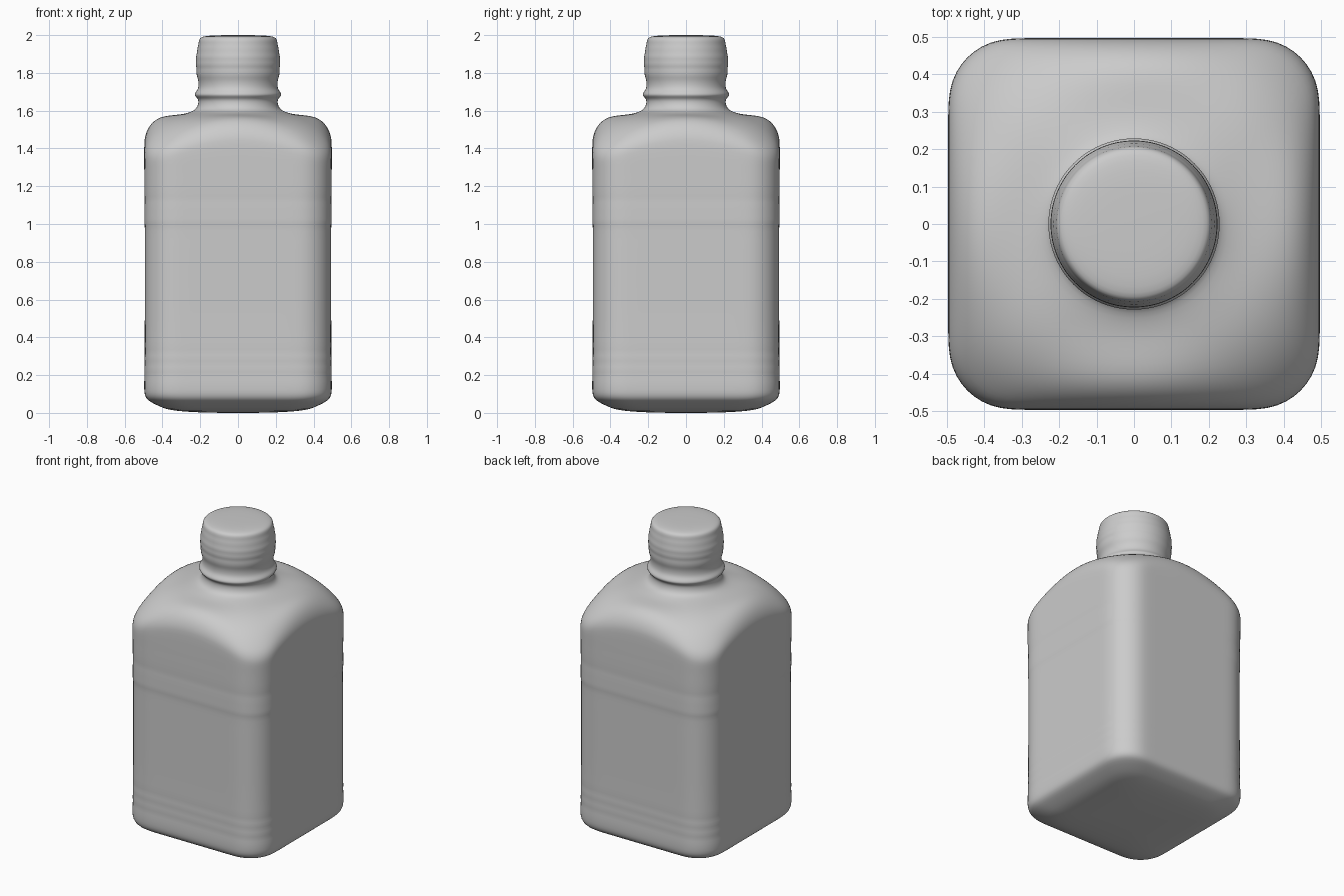
import bpy, bmesh, math

N = 80              # points around each ring
H, C = 0.497, 0.17  # half width and corner radius of the square body


def square_radius(t, h=H, c=C):
    """Distance from the axis to a rounded square in direction t."""
    a = t % (math.pi / 2)
    a = min(a, math.pi / 2 - a)
    d = h - c
    if h * math.tan(a) <= d:
        return h / math.cos(a)
    b = d * (math.cos(a) + math.sin(a))
    return b + math.sqrt(b * b - 2 * d * d + c * c)


R_MAX = square_radius(math.pi / 4)
angles = [2 * math.pi * i / N for i in range(N)]
rings = []          # each ring is a list of (radius, z)


def square_ring(scale, z):
    rings.append([(square_radius(t) * scale, z) for t in angles])


def round_ring(r, z):
    rings.append([(r, z)] * N)


# Base: shallow convex underside and rounded lower edge
for s, z in [(0.2, 0.0), (0.45, 0.003), (0.65, 0.01), (0.77, 0.02), (0.86, 0.04),
             (0.94, 0.06), (0.975, 0.075), (0.993, 0.095), (1.0, 0.12)]:
    square_ring(s, z)

# Body wall with faint moulded ripples low down and around the middle
for s, z in [(1.0, 0.17), (0.994, 0.2), (0.999, 0.23), (0.993, 0.26), (0.998, 0.29),
             (0.992, 0.32), (0.996, 0.35), (0.993, 0.4), (0.993, 0.7), (0.993, 0.95),
             (0.992, 0.985), (0.999, 1.01), (0.997, 1.04), (0.997, 1.10),
             (0.993, 1.13), (0.998, 1.16), (0.998, 1.25), (0.999, 1.31)]:
    square_ring(s, z)

# Shoulder: dome that meets the faces high and dips at the corners
# (fraction outward, height over a face, height over a corner)
for f, z_face, z_corner in [(1.0, 1.43, 1.345), (0.985, 1.46, 1.375), (0.95, 1.49, 1.405),
                            (0.89, 1.52, 1.435), (0.8, 1.546, 1.473), (0.68, 1.565, 1.512),
                            (0.53, 1.573, 1.546), (0.38, 1.577, 1.567), (0.24, 1.581, 1.579),
                            (0.12, 1.588, 1.588)]:
    ring = []
    for t in angles:
        r = square_radius(t)
        k = (r - H) / (R_MAX - H)
        ring.append((0.235 + (r - 0.235) * f, z_face + (z_corner - z_face) * k))
    rings.append(ring)

# Neck: collar ring, bulged threaded cap, rounded rim and flat top
for r, z in [(0.237, 1.598), (0.221, 1.612), (0.212, 1.63), (0.209, 1.65), (0.213, 1.664),
             (0.227, 1.676), (0.231, 1.687), (0.223, 1.70), (0.211, 1.715), (0.208, 1.74),
             (0.211, 1.765), (0.219, 1.785), (0.221, 1.81), (0.219, 1.825), (0.225, 1.845),
             (0.221, 1.865), (0.224, 1.885), (0.217, 1.905), (0.216, 1.93), (0.209, 1.95),
             (0.208, 1.97), (0.202, 1.984), (0.188, 1.992), (0.15, 1.998), (0.07, 2.0)]:
    round_ring(r, z)

# Skin the rings into one closed bottle
bm = bmesh.new()
loops = [[bm.verts.new((r * math.cos(t), r * math.sin(t), z))
          for (r, z), t in zip(ring, angles)] for ring in rings]
for a, b in zip(loops, loops[1:]):
    for i in range(N):
        j = (i + 1) % N
        bm.faces.new((a[i], a[j], b[j], b[i]))
bm.faces.new(loops[0][::-1])
bm.faces.new(loops[-1])
for f in bm.faces:
    f.smooth = True
mesh = bpy.data.meshes.new("bottle")
bm.to_mesh(mesh)
bm.free()
bottle = bpy.data.objects.new("bottle", mesh)
bpy.context.collection.objects.link(bottle)
sub = bottle.modifiers.new("smooth", 'SUBSURF')
sub.levels = sub.render_levels = 1
